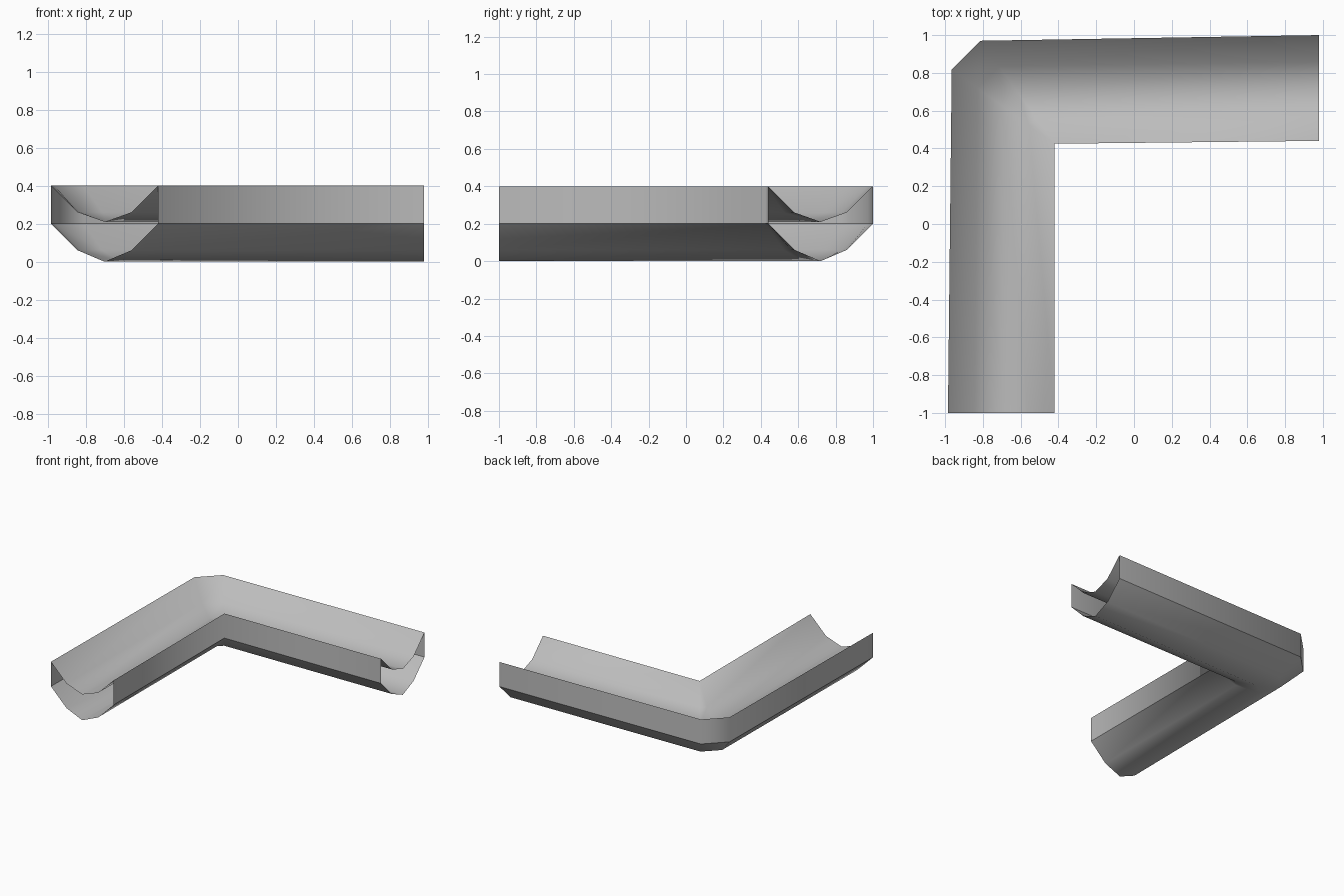
import bpy
import bmesh

cube = bpy.data.objects.get("Cube")
if cube:
    bpy.data.objects.remove(cube, do_unlink=True)

# Single grey material
grey = bpy.data.materials.new("plain_grey")
grey.use_nodes = True
colour = (0.5, 0.5, 0.5, 1.0)
grey.diffuse_color = colour
grey.node_tree.nodes["Principled BSDF"].inputs["Base Color"].default_value = colour

# Channel profile from the inner edge to the outer edge
LOWER = [0.2, 0.06, 0.0, 0.06, 0.2]
UPPER = [0.4, 0.26, 0.21, 0.26, 0.4]
FRACTIONS = [0.0, 0.25, 0.5, 0.75, 1.0]
CHAMFER = 0.28


def section(place):
    """Closed ring: lower shell from outside to inside, upper shell back."""
    low = [(*place(f), z) for f, z in zip(FRACTIONS, LOWER)]
    high = [(*place(f), z) for f, z in zip(FRACTIONS, UPPER)]
    return low[::-1] + high


# Both leg ends, and the two sides of the chamfered bend
WIDTH = 0.545
sections = [
    section(lambda f: (-0.42 - 0.565 * f, -1.0)),
    section(lambda f: (-0.42 - WIDTH * f, 0.425 + WIDTH * f * (1 - CHAMFER))),
    section(lambda f: (-0.42 - WIDTH * f * (1 - CHAMFER), 0.425 + WIDTH * f)),
    section(lambda f: (0.98, 0.44 + 0.56 * f)),
]

# Skin the sections into an open-ended hollow channel
bm = bmesh.new()
rings = [[bm.verts.new(p) for p in ring] for ring in sections]
for a, b in zip(rings, rings[1:]):
    for i in range(len(a)):
        j = (i + 1) % len(a)
        bm.faces.new((a[i], b[i], b[j], a[j]))
bmesh.ops.remove_doubles(bm, verts=bm.verts, dist=0.0001)

# Smooth shells, with crisp long edges along the side walls
for face in bm.faces:
    face.smooth = True
for edge in bm.edges:
    za, zb = (round(v.co.z, 3) for v in edge.verts)
    if za == zb and za in (0.2, 0.4):
        edge.smooth = False

mesh = bpy.data.meshes.new("corner_channel")
bm.to_mesh(mesh)
bm.free()
mesh.materials.append(grey)
channel = bpy.data.objects.new("corner_channel", mesh)
bpy.context.collection.objects.link(channel)
